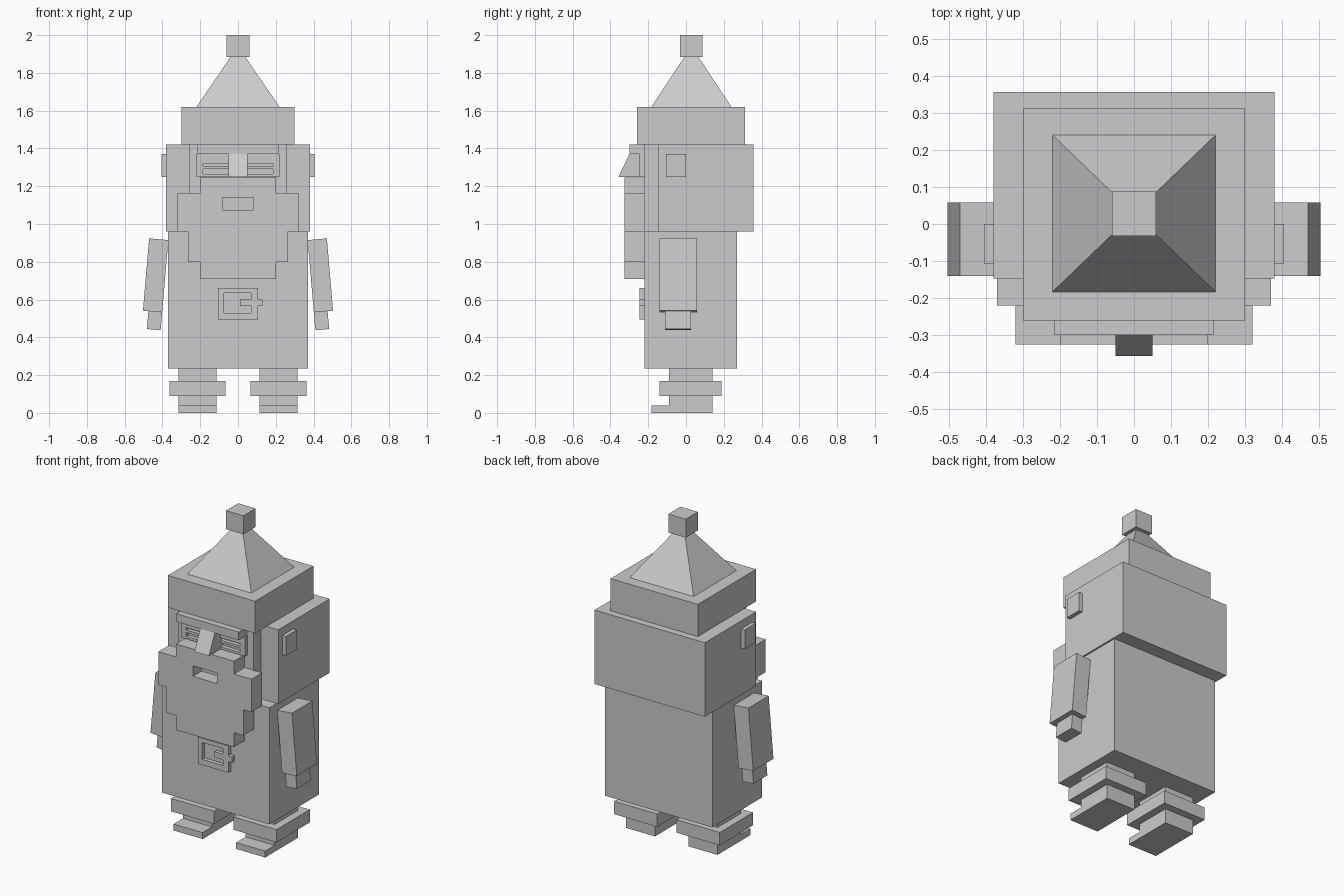
import bpy
import bmesh
from math import radians
from mathutils import Matrix

cube = bpy.data.objects.get("Cube")
if cube:
    bpy.data.objects.remove(cube, do_unlink=True)

grey = bpy.data.materials.new("plain grey")
grey.use_nodes = True
COLOUR = (0.6, 0.6, 0.6, 1)
grey.diffuse_color = COLOUR
grey.node_tree.nodes["Principled BSDF"].inputs["Base Color"].default_value = COLOUR


def finish(name, bm):
    bmesh.ops.recalc_face_normals(bm, faces=bm.faces)
    mesh = bpy.data.meshes.new(name)
    bm.to_mesh(mesh)
    bm.free()
    mesh.materials.append(grey)
    obj = bpy.data.objects.new(name, mesh)
    bpy.context.scene.collection.objects.link(obj)
    return obj


def box(name, x, y, z, taper=1):
    """Box from (low, high) ranges; taper shrinks the top about its centre."""
    bm = bmesh.new()
    bmesh.ops.create_cube(bm, size=1)
    for v in bm.verts:
        k = taper if v.co.z > 0 else 1
        v.co.x = sum(x) / 2 + v.co.x * k * (x[1] - x[0])
        v.co.y = sum(y) / 2 + v.co.y * k * (y[1] - y[0])
        v.co.z = sum(z) / 2 + v.co.z * (z[1] - z[0])
    return finish(name, bm)


def plate(name, outline, front, back):
    """Front-facing (x, z) outline given thickness along y."""
    bm = bmesh.new()
    face = bm.faces.new([bm.verts.new((x, front, z)) for x, z in outline])
    new = bmesh.ops.extrude_face_region(bm, geom=[face])["geom"]
    moved = [g for g in new if isinstance(g, bmesh.types.BMVert)]
    bmesh.ops.translate(bm, verts=moved, vec=(0, back - front, 0))
    return finish(name, bm)


def cut(obj, cutter):
    """Subtract the cutter for good and discard it."""
    mod = obj.modifiers.new("cut", "BOOLEAN")
    mod.operation = "DIFFERENCE"
    mod.solver = "EXACT"
    mod.object = cutter
    bpy.context.view_layer.objects.active = obj
    bpy.ops.object.modifier_apply(modifier=mod.name)
    bpy.data.objects.remove(cutter, do_unlink=True)


def side_range(s, low, high):
    return tuple(sorted((s * low, s * high)))


# Body and head
box("body", (-.37, .37), (-.22, .27), (.235, .96))
box("hair", (-.38, .38), (-.147, .357), (.96, 1.42))
box("face", (-.26, .26), (-.22, -.14), (.96, 1.42))

# Hat
box("hat_brim", (-.3, .3), (-.26, .312), (1.42, 1.62))
box("hat_cone", (-.22, .22), (-.183, .24), (1.62, 1.89), taper=.16)
box("hat_bobble", (-.06, .06), (-.032, .088), (1.885, 2))

# Stepped beard with a mouth opening
half = [(.2, .71), (.2, .8), (.265, .8), (.265, .96), (.32, .96),
        (.32, 1.165), (.2, 1.165), (.2, 1.245)]
beard = plate("beard", half + [(-x, z) for x, z in reversed(half)], -.325, -.22)
cut(beard, box("mouth_cutter", (-.083, .083), (-.4, -.24), (1.075, 1.14)))

# Brow and wedge nose
box("brow", (-.215, .215), (-.3, -.22), (1.37, 1.42))
nose = box("nose", (-.05, .05), (-.357, -.22), (1.25, 1.37))
for v in nose.data.vertices:
    if v.co.y < -.3 and v.co.z > 1.3:
        v.co.y = -.3

# Belt buckle with its tongue
buckle = plate("buckle", [(-.105, .495), (.105, .495), (.105, .565), (.13, .565),
                          (.13, .6), (.105, .6), (.105, .662), (-.105, .662)],
               -.245, -.215)
cut(buckle, plate("buckle_cutter", [(-.075, .53), (.07, .53), (.07, .565), (.01, .565),
                                    (.01, .6), (.07, .6), (.07, .635), (-.075, .635)],
                  -.3, -.221))

# Paired parts
for s, side in ((1, "left"), (-1, "right")):
    # Eye plate with two slots open towards the nose
    eye = [(.05, 1.25), (.22, 1.25), (.22, 1.37), (.05, 1.37)]
    for low, high in ((1.305, 1.32), (1.265, 1.29)):
        eye += [(.05, high), (.185, high), (.185, low), (.05, low)]
    plate(side + "_eye", [(s * x, z) for x, z in eye], -.245, -.22)

    box(side + "_ear", side_range(s, .37, .405), (-.107, 0), (1.25, 1.37))

    # Arm and hand lean outwards together
    lean = Matrix.Translation((s * .436, 0, .728)) @ Matrix.Rotation(radians(-4.9 * s), 4, "Y")
    arm = box(side + "_arm", (-.051, .051), (-.141, .058), (-.192, .192))
    hand = box(side + "_hand", side_range(s, -.051, .022), (-.111, .026), (-.287, -.192))
    for part in (arm, hand):
        part.data.transform(lean)

    # Leg, trouser cuff and shoe
    box(side + "_leg", side_range(s, .115, .315), (-.09, .14), (.04, .235))
    box(side + "_cuff", side_range(s, .067, .363), (-.14, .187), (.09, .17))
    box(side + "_shoe", side_range(s, .115, .315), (-.183, .14), (0, .04))
